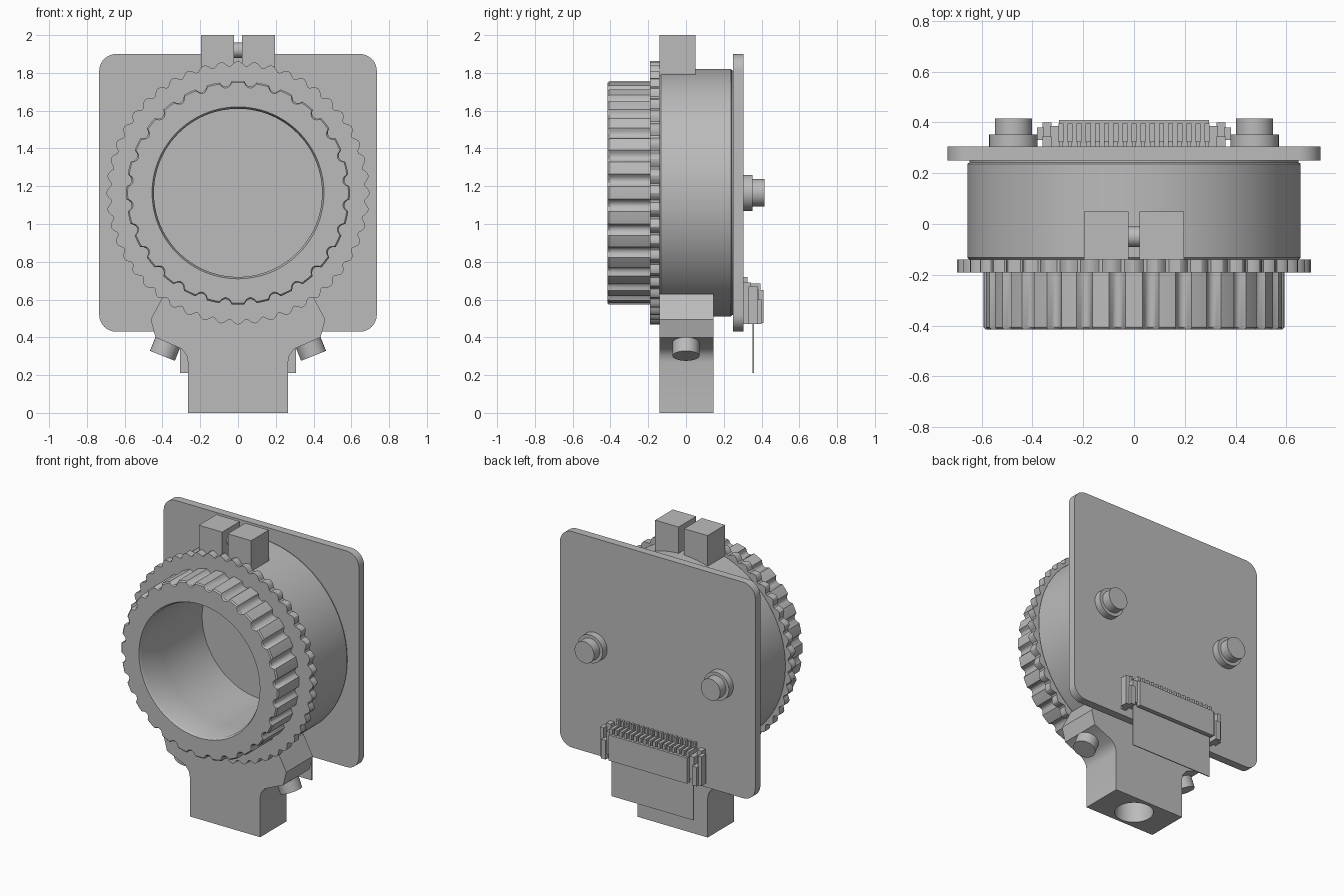
import bpy, bmesh
from math import sin, cos, pi, radians
from mathutils import Vector

cube = bpy.data.objects.get("Cube")
if cube:
    bpy.data.objects.remove(cube, do_unlink=True)

grey = bpy.data.materials.new("neutral_grey")
grey.use_nodes = True
grey.diffuse_color = (0.5, 0.5, 0.5, 1)
grey.node_tree.nodes["Principled BSDF"].inputs["Base Color"].default_value = (0.5, 0.5, 0.5, 1)

AXIS_Z = 1.165   # height of the lens axis
BORE = 0.445
SEG = 336        # divisible by both scallop counts


def finish(name, bm):
    bmesh.ops.recalc_face_normals(bm, faces=bm.faces)
    me = bpy.data.meshes.new(name)
    bm.to_mesh(me)
    bm.free()
    me.materials.append(grey)
    ob = bpy.data.objects.new(name, me)
    bpy.context.collection.objects.link(ob)
    return ob


def smooth(ob):
    bpy.ops.object.select_all(action='DESELECT')
    ob.select_set(True)
    bpy.context.view_layer.objects.active = ob
    bpy.ops.object.shade_smooth_by_angle(angle=radians(30))
    return ob


def box(name, x, y, z):
    """Box from (min, max) pairs."""
    bm = bmesh.new()
    bmesh.ops.create_cube(bm, size=1)
    for v in bm.verts:
        v.co = [(a + b) / 2 + c * (b - a) for (a, b), c in zip((x, y, z), v.co)]
    return finish(name, bm)


def rod(name, start, end, r, seg=48):
    a, b = Vector(start), Vector(end)
    bm = bmesh.new()
    bmesh.ops.create_cone(bm, cap_ends=True, segments=seg, radius1=r, radius2=r, depth=(b - a).length)
    rot = (b - a).to_track_quat('Z', 'Y')
    for v in bm.verts:
        v.co = rot @ v.co + (a + b) / 2
    return smooth(finish(name, bm))


def prism(name, outline, y0, y1):
    """Extrude an x-z outline along y."""
    bm = bmesh.new()
    face = bm.faces.new([bm.verts.new((x, y0, z)) for x, z in outline])
    ext = bmesh.ops.extrude_face_region(bm, geom=[face])
    for v in ext["geom"]:
        if isinstance(v, bmesh.types.BMVert):
            v.co.y = y1
    return finish(name, bm)


def tube(name, sections):
    """Closed loop of (radius or radius function, y) swept round the lens axis."""
    bm = bmesh.new()
    loops = []
    for r, y in sections:
        loop = []
        for i in range(SEG):
            a = 2 * pi * i / SEG
            rad = r(a) if callable(r) else r
            loop.append(bm.verts.new((rad * sin(a), y, AXIS_Z + rad * cos(a))))
        loops.append(loop)
    for k, p in enumerate(loops):
        q = loops[(k + 1) % len(loops)]
        for i in range(SEG):
            j = (i + 1) % SEG
            bm.faces.new((p[i], p[j], q[j], q[i]))
    return smooth(finish(name, bm))


def cut(ob, *cutters):
    bpy.context.view_layer.objects.active = ob
    for c in cutters:
        m = ob.modifiers.new("cut", 'BOOLEAN')
        m.operation, m.solver, m.object = 'DIFFERENCE', 'EXACT', c
        bpy.ops.object.modifier_apply(modifier=m.name)
        bpy.data.objects.remove(c, do_unlink=True)
    smooth(ob)


def fluted(radius, depth, count):
    """Flat ridges separated by concave flutes."""
    def r(a):
        t = (a * count / (2 * pi)) % 1
        return radius - depth * max(0, sin(2 * pi * (t - 0.25))) ** 0.7
    return r


def wavy(radius, depth, count):
    return lambda a: radius - depth * (1 - abs(cos(a * count / 2)) ** 1.2)


# Lens barrel: rear body, scalloped focus ring, fluted grip
tube("lens_body", [(BORE, -0.14), (0.648, -0.14), (0.656, -0.132), (0.656, 0.237),
                   (0.648, 0.243), (0.648, 0.25), (BORE, 0.25)])
ring_edge = wavy(0.697, 0.03, 48)
tube("focus_ring", [(BORE, -0.19), (ring_edge, -0.19), (ring_edge, -0.14), (BORE, -0.14)])
grip = fluted(0.592, 0.026, 28)
grip_front = fluted(0.584, 0.026, 28)
tube("grip_ring", [(BORE + 0.01, -0.415), (grip_front, -0.415), (grip, -0.407),
                   (grip, -0.19), (BORE, -0.19), (BORE, -0.395)])

# Circuit board with rounded corners and mounting holes
half, corner = 0.735, 0.09
outline = []
for k in range(4):
    sx, sz = ((1, 1), (-1, 1), (-1, -1), (1, -1))[k]
    for i in range(9):
        a = pi / 2 * (k + i / 8)
        outline.append((sx * (half - corner) + corner * cos(a),
                        AXIS_Z + sz * (half - corner) + corner * sin(a)))
board = prism("circuit_board", outline, 0.25, 0.305)
cut(board, *[rod("hole_cutter", (x, 0.2, AXIS_Z + z), (x, 0.4, AXIS_Z + z), 0.05)
             for x in (-0.58, 0.58) for z in (-0.583, 0.583)])

# Locating posts on the back
for side, x in (("left", 0.475), ("right", -0.475)):
    rod(side + "_post_base", (x, 0.3, AXIS_Z), (x, 0.353, AXIS_Z), 0.095)
    rod(side + "_post_pin", (x, 0.35, AXIS_Z), (x, 0.415, AXIS_Z), 0.073)

# Clamp foot with a mounting socket underneath
half_foot = [(0.265, 0), (0.265, 0.27), (0.272, 0.305), (0.3, 0.34), (0.437, 0.4),
             (0.462, 0.495), (0.39, 0.63)]
foot = prism("clamp_foot", half_foot + [(-x, z) for x, z in reversed(half_foot)], -0.14, 0.145)
cut(foot, rod("socket_cutter", (0, 0, -0.1), (0, 0, 0.25), 0.12))

# Angled foot screws
for side, s in (("left", 1), ("right", -1)):
    rod(side + "_foot_screw", (s * 0.365, 0, 0.39), (s * 0.4, 0, 0.302), 0.071)

# Clamp ears on top, drilled for the pinch screw
SY, SZ = -0.05, 1.92
for side, s in (("left", 1), ("right", -1)):
    ear = box(side + "_clamp_ear", sorted((s * 0.021, s * 0.197)), (-0.14, 0.05), (1.76, 2.0))
    if s > 0:
        drill = rod("drill_cutter", (0.1, SY, SZ), (0.3, SY, SZ), 0.075)
    else:
        drill = rod("drill_cutter", (-0.12, SY, SZ), (-0.3, SY, SZ), 0.038)
    cut(ear, drill)
rod("pinch_screw", (-0.05, SY, SZ), (0.05, SY, SZ), 0.04)

# Ribbon connector: housing, latch, side tabs, contacts and ribbon
box("connector_housing", (-0.33, 0.33), (0.305, 0.385), (0.5, 0.655))
box("connector_latch", (-0.295, 0.295), (0.38, 0.41), (0.475, 0.65))
for side, s in (("left", 1), ("right", -1)):
    box(side + "_connector_tab", sorted((s * 0.325, s * 0.36)), (0.305, 0.4), (0.47, 0.6))
    box(side + "_latch_tab", sorted((s * 0.355, s * 0.382)), (0.33, 0.38), (0.47, 0.67))
    box(side + "_solder_tab", sorted((s * 0.325, s * 0.36)), (0.305, 0.345), (0.6, 0.69))
for i in range(17):
    x = -0.288 + 0.036 * i
    box(f"contact_{i + 1}", (x - 0.008, x + 0.008), (0.305, 0.325), (0.65, 0.72))
    box(f"contact_rib_{i + 1}", (x - 0.01, x + 0.01), (0.32, 0.395), (0.65, 0.685))
box("ribbon_cable", (-0.308, 0.308), (0.353, 0.359), (0.21, 0.52))
